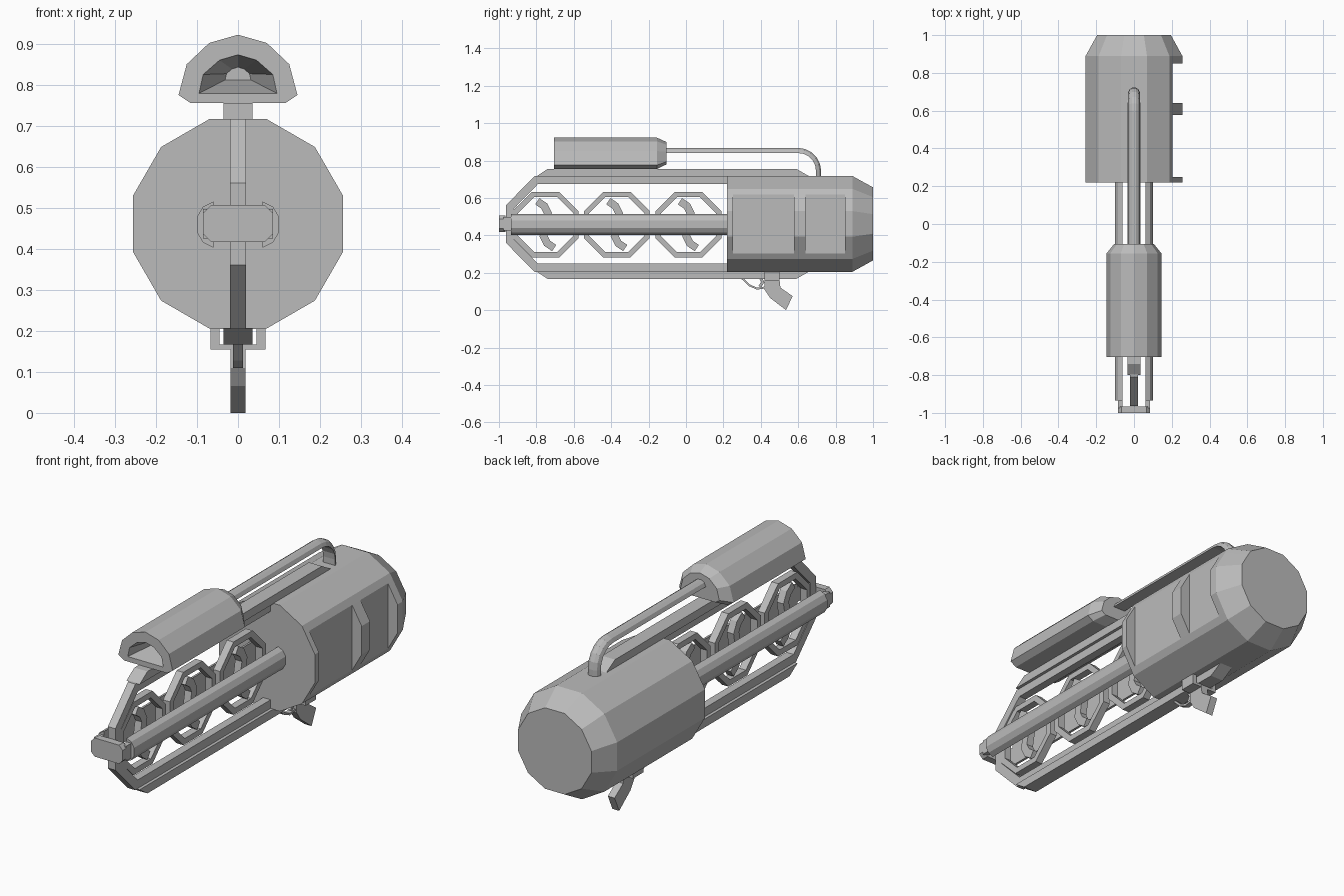
import bpy, bmesh, math
from mathutils import Vector

old = bpy.data.objects.get("Cube")
if old:
    bpy.data.objects.remove(old, do_unlink=True)

grey = bpy.data.materials.new("plain grey")
grey.use_nodes = True
grey.diffuse_color = (0.5, 0.5, 0.5, 1)
grey.node_tree.nodes["Principled BSDF"].inputs["Base Color"].default_value = (0.5, 0.5, 0.5, 1)


def loft(name, sections, closed=False):
    """Skin equal-length point loops, capping the ends unless closed."""
    bm = bmesh.new()
    rows = [[bm.verts.new(p) for p in s] for s in sections]
    count = len(rows[0])
    pairs = list(zip(rows, rows[1:]))
    if closed:
        pairs.append((rows[-1], rows[0]))
    else:
        bm.faces.new(rows[0])
        bm.faces.new(rows[-1])
    for a, b in pairs:
        for i in range(count):
            j = (i + 1) % count
            bm.faces.new((a[i], a[j], b[j], b[i]))
    bmesh.ops.remove_doubles(bm, verts=bm.verts, dist=1e-5)
    bmesh.ops.recalc_face_normals(bm, faces=bm.faces)
    mesh = bpy.data.meshes.new(name)
    bm.to_mesh(mesh)
    bm.free()
    mesh.materials.append(grey)
    obj = bpy.data.objects.new(name, mesh)
    bpy.context.collection.objects.link(obj)
    return obj


def prism(name, outline, half, x=0):
    """Extrude a (y, z) outline sideways."""
    return loft(name, [[(x + s, y, z) for y, z in outline] for s in (-half, half)])


def block(name, x, y, z):
    return loft(name, [[(u, v, w) for u, w in ((x[0], z[0]), (x[1], z[0]), (x[1], z[1]), (x[0], z[1]))]
                       for v in y])


def along_y(name, outline, ys):
    """Extrude an (x, z) outline front to back."""
    return loft(name, [[(x, y, z) for x, z in outline] for y in ys])


def sweep(name, path, profile, closed=False):
    """Carry an (x, offset) profile along a (y, z) path with mitred corners."""
    pts = [Vector(p) for p in path]
    n = len(pts)
    sections = []
    for i, p in enumerate(pts):
        after = pts[(i + 1) % n] - p
        before = p - pts[i - 1]
        if not closed and i == 0:
            before = after
        if not closed and i == n - 1:
            after = before
        before, after = before.normalized(), after.normalized()
        t = (before + after).normalized()
        normal = Vector((-t.y, t.x)) / t.dot(after)
        sections.append([(x, p.x + normal.x * o, p.y + normal.y * o) for x, o in profile])
    return loft(name, sections, closed)


def bar(half, low, high):
    return [(-half, low), (half, low), (half, high), (-half, high)]


def mirrored(points):
    """Complete a half outline running from the bottom up to the x = 0 apex."""
    return points + [(-x, z) for x, z in reversed(points[:-1])]


# Twelve-sided body with flat pockets on its left side
MID, R, FLOOR = 0.461, 0.265, 0.205
rim = [(R * math.cos(math.radians(15 + 30 * i)), R * math.sin(math.radians(15 + 30 * i))) for i in range(12)]
cut = 0.157
rim = [rim[0], (FLOOR, cut)] + rim[1:11] + [(FLOOR, -cut), rim[11]]


def body_section(y, pocket=False, scale=1):
    return [((min(x, FLOOR) if pocket else x) * scale, y, MID + z * scale) for x, z in rim]


body = [body_section(0.22)]
for start, end in ((0.25, 0.577), (0.64, 0.85)):
    body += [body_section(start), body_section(start, True), body_section(end, True), body_section(end)]
body += [body_section(0.89), body_section(1, scale=0.763)]
loft("body", body)

# Open front frame and the ridges on its top and bottom
sweep("front_frame", [(0.3, 0.205), (-0.81, 0.205), (-0.963, 0.36), (-0.963, 0.56), (-0.81, 0.717), (0.3, 0.717)],
      bar(0.02, -0.043, 0))
for name, base, tip in (("top_ridge", 0.715, 0.755), ("bottom_ridge", 0.207, 0.167)):
    prism(name, [(-0.8, base), (-0.74, tip), (0.59, tip), (0.66, base)], 0.035)

# Octagonal rings with curved blades inside
blade = [(-0.045, 0.125), (-0.008, 0.1), (0.012, 0.06)]
blade += [(-y, -z) for y, z in reversed(blade)]
for n, cy in enumerate((-0.75, -0.37, 0.013), 1):
    octagon = [(cy + 0.19 * math.cos(math.radians(22.5 - 45 * i)),
                0.457 + 0.19 * math.sin(math.radians(22.5 - 45 * i))) for i in range(8)]
    sweep(f"ring_{n}", octagon, bar(0.018, -0.028, 0), closed=True)
    sweep(f"blade_{n}", [(cy + y, 0.457 + z) for y, z in blade], bar(0.018, -0.02, 0.02))

# Side tubes and the front bracket
half_round = [(0.06, 0.403), (0.085, 0.415), (0.1, 0.44), (0.1, 0.478), (0.085, 0.503), (0.06, 0.515)]
for side, s in (("left", 1), ("right", -1)):
    along_y(f"{side}_tube", [(s * x, z) for x, z in half_round], (-0.935, 0.23))
    block(f"{side}_bracket_arm", sorted((s * 0.06, s * 0.085)), (-0.975, -0.92), (0.425, 0.497))
along_y("front_bracket", [(-0.065, 0.417), (0.065, 0.417), (0.085, 0.437), (0.085, 0.487),
                          (0.065, 0.507), (-0.065, 0.507), (-0.085, 0.487), (-0.085, 0.437)], (-1, -0.965))

# Domed top housing with a tapered hollow mouth
shell = mirrored([(0.115, 0.755), (0.145, 0.775), (0.125, 0.85), (0.07, 0.902), (0, 0.922)])
mouth = mirrored([(0.06, 0.779), (0.095, 0.779), (0.085, 0.825), (0.045, 0.86), (0, 0.873)])


def dome(outline, y, scale=1, centre=0.828):
    return [(x * scale, y, centre + (z - centre) * scale) for x, z in outline]


loft("top_housing", [dome(mouth, -0.55, 0.33), dome(mouth, -0.705), dome(shell, -0.705),
                     dome(shell, -0.155), dome(shell, -0.105, 0.72, 0.84)])

# Half-round pipe bending down into the body
bend = [(0.6 + 0.095 * math.sin(math.radians(a)), 0.745 + 0.095 * math.cos(math.radians(a)))
        for a in range(0, 91, 18)]
sweep("pipe", [(-0.12, 0.84)] + bend + [(0.695, 0.7)],
      [(0.032, 0), (0.024, 0.018), (0.01, 0.027), (-0.01, 0.027), (-0.024, 0.018), (-0.032, 0)])

# Saddle, grip, trigger and guard underneath
block("saddle_base", (-0.067, 0.067), (0.42, 0.5), (0.155, 0.167))
for side, s in (("left", 1), ("right", -1)):
    block(f"{side}_saddle_wall", sorted((s * 0.045, s * 0.067)), (0.42, 0.5), (0.155, 0.212))
prism("grip", [(0.42, 0.165), (0.42, 0.11), (0.45, 0.065), (0.535, 0),
               (0.57, 0.075), (0.505, 0.12), (0.5, 0.165)], 0.018)
sweep("trigger_guard", [(0.3, 0.17), (0.34, 0.132), (0.38, 0.115), (0.43, 0.122)], bar(0.012, -0.005, 0.005))
sweep("trigger", [(0.4, 0.17), (0.41, 0.15), (0.395, 0.125)], bar(0.008, -0.008, 0.008))
